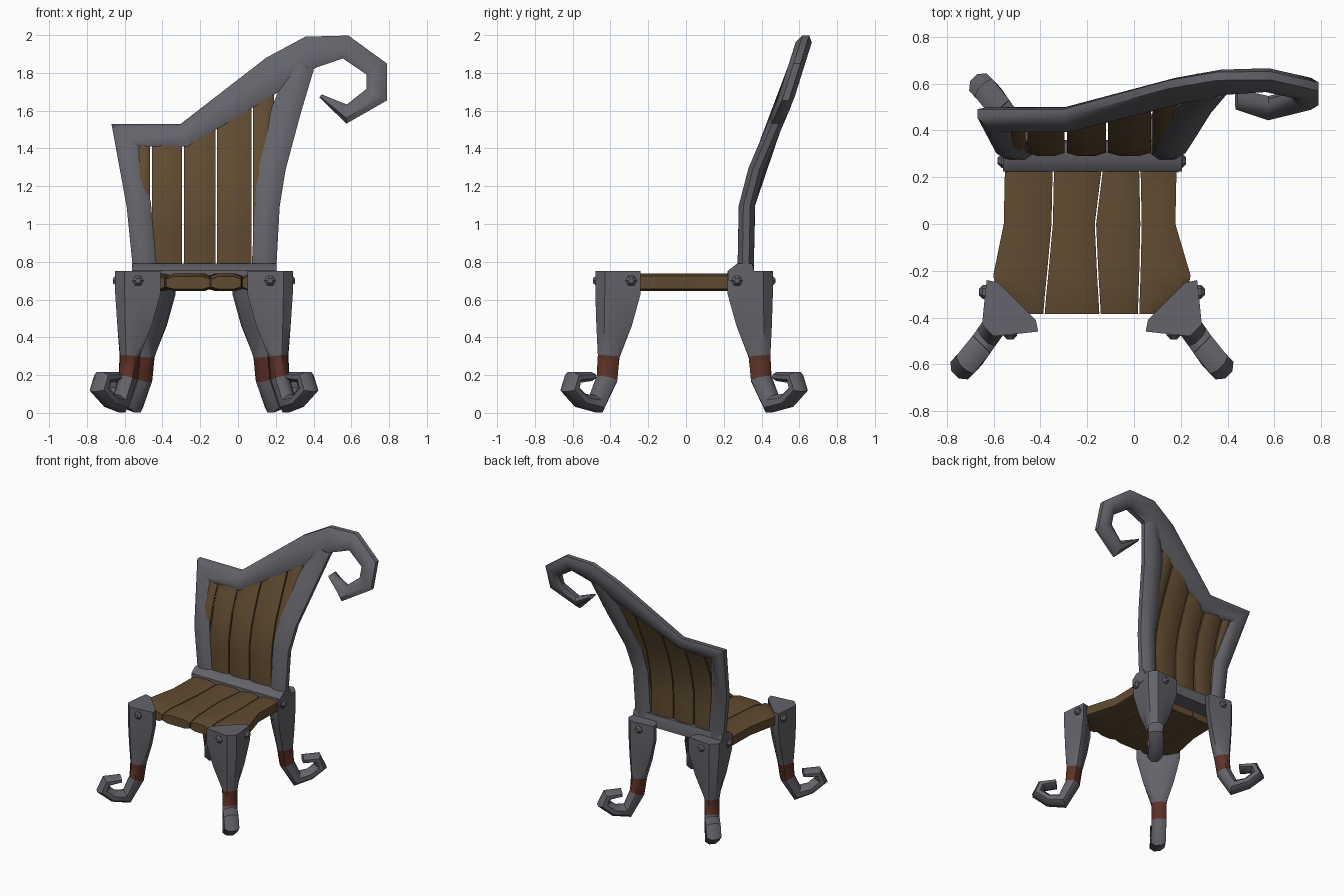
import bpy, bmesh, math
from mathutils import Vector

if "Cube" in bpy.data.objects:
    bpy.data.objects.remove(bpy.data.objects["Cube"])

CX, CY = -0.18, -0.01          # centre of the seat
R2 = math.sqrt(2)


def material(name, color):
    m = bpy.data.materials.new(name)
    m.diffuse_color = (*color, 1)
    m.use_nodes = True
    m.node_tree.nodes["Principled BSDF"].inputs["Base Color"].default_value = m.diffuse_color
    return m


IRON = material("dark grey iron", (0.125, 0.125, 0.145))
WOOD = material("brown wood", (0.115, 0.070, 0.030))
RUST = material("rust red band", (0.110, 0.032, 0.020))


def loft(name, rings, mats, band=None, angle=40):
    """Skin a list of equal rings, cap the ends; 'band' = segment using the second material."""
    bm = bmesh.new()
    vs = [[bm.verts.new(p) for p in r] for r in rings]
    n = len(rings[0])
    for i in range(len(rings) - 1):
        for k in range(n):
            j = (k + 1) % n
            f = bm.faces.new((vs[i][k], vs[i][j], vs[i + 1][j], vs[i + 1][k]))
            f.material_index = 1 if i == band else 0
    bm.faces.new(vs[0])
    bm.faces.new(vs[-1])
    bmesh.ops.recalc_face_normals(bm, faces=bm.faces)
    me = bpy.data.meshes.new(name)
    bm.to_mesh(me)
    bm.free()
    for m in mats:
        me.materials.append(m)
    for p in me.polygons:
        p.use_smooth = True
    me.set_sharp_from_angle(angle=math.radians(angle))
    ob = bpy.data.objects.new(name, me)
    bpy.context.collection.objects.link(ob)
    return ob


OCT = [(math.cos(a) / 0.924, math.sin(a) / 0.924)
       for a in (math.radians(22.5 + 45 * k) for k in range(8))]


def sweep(path, depth, place):
    """Mitred octagonal rings along a planar path of (a, b, half width)."""
    pts = [Vector(p[:2]) for p in path]
    rings = []
    for i, p in enumerate(pts):
        ns = []
        for a, b in ((i - 1, i), (i, i + 1)):
            if a >= 0 and b < len(pts):
                t = (pts[b] - pts[a]).normalized()
                ns.append(Vector((-t.y, t.x)))
        m = sum(ns, Vector((0, 0))).normalized()
        w = path[i][2] / max(0.5, m.dot(ns[0]))
        rings.append([place(p + m * w * c, depth * s) for c, s in OCT])
    return rings


def interp(table, z):
    for (z0, y0), (z1, y1) in zip(table, table[1:]):
        if z <= z1:
            return y0 + (y1 - y0) * (z - z0) / (z1 - z0)
    return table[-1][1]


# Legs: corner bracket on top, rust band, curled foot, two bolts
TOP = [(.47, .42), (.46, .32), (.45, .23), (.40, .24),
       (.24, .40), (.23, .45), (.32, .46), (.42, .47)]
FOOT = [(.56, .30, .055), (.573, .18, .05), (.645, .048, .042), (.745, .066, .036),
        (.82, .125, .036), (.795, .188, .03), (.69, .193, .024)]


def leg(name, sx, sy, inset):
    def world(u, v, z):
        return Vector((CX + sx * (u - inset), CY + sy * v, max(z, 0)))

    def place(p, t):
        d = p.x
        t -= 0.035 * min(1, max(0, (d - .56) / .2))
        return world((d + t) / R2, (d - t) / R2, p.y)

    foot = sweep(FOOT, 0.053, place)
    head = [world(u, v, .75) for u, v in TOP]
    shoulder = [world(u, v, .63) for u, v in TOP]
    knee = [h.lerp(f, .42) for h, f in zip(head, foot[0])]
    for p in knee:
        p.z = .46
    loft(name, [head, shoulder, knee] + foot, [IRON, RUST], band=3, angle=45)
    for k, (u, v, n) in enumerate(((.35, .455, (0, 1)), (.455, .28, (1, 0)))):
        rings = []
        for r, h in ((.030, -.01), (.030, .012), (.014, .028)):
            ring = []
            for i in range(6):
                a = math.pi / 3 * i
                ring.append(world(u + n[0] * h + n[1] * r * math.cos(a),
                                  v + n[1] * h + n[0] * r * math.cos(a),
                                  .70 + r * math.sin(a)))
            rings.append(ring)
        loft(f"{name}_bolt_{k + 1}", rings, [IRON], angle=30)


for side, sx in (("left", -1), ("right", 1)):
    leg(f"front_{side}_leg", sx, -1, 0)
    leg(f"back_{side}_leg", sx, 1, .08)

# Seat planks: edges given at five depths from front to back
SEAT_Y = [-.385, -.30, -.22, 0, .24]
EDGES = [[-.47, -.59, -.605, -.56, -.555],
         [-.385, -.378, -.37, -.35, -.345],
         [-.145, -.150, -.155, -.165, -.135],
         [.02, .022, .025, .03, .025],
         [.11, .23, .245, .18, .185]]
for i in range(4):
    rings = []
    for y, a, b in zip(SEAT_Y, EDGES[i], EDGES[i + 1]):
        a, b = a + .003, b - .003
        lo, hi = (.655, .722) if y == SEAT_Y[0] else (.645, .738)
        e = min(.04, (b - a) * .3)
        rings.append([(a, y, lo + .012), (a + e, y, lo), (b - e, y, lo), (b, y, lo + .012),
                      (b, y, hi - .014), (b - e, y, hi), (a + e, y, hi), (a, y, hi - .014)])
    loft(f"seat_plank_{i + 1}", rings, [WOOD], angle=50)

# Backrest frame: leans back with height
BEND = [(.70, .315), (1.05, .312), (1.25, .355), (1.42, .425), (1.65, .525), (2.0, .635)]


def on_back(p, t):
    return Vector((p.x, interp(BEND, p.y) + t, p.y))


CREST = [(-.49, .72, .062), (-.525, 1.1, .065), (-.597, 1.47, .06), (-.285, 1.47, .06),
         (.20, 1.80, .095), (.385, 1.91, .085), (.57, 1.937, .058), (.735, 1.82, .055),
         (.735, 1.685, .055), (.575, 1.582, .042), (.437, 1.678, .010)]
POST = [(.135, .72, .065), (.155, 1.1, .066), (.178, 1.3, .075), (.255, 1.6, .078),
        (.34, 1.84, .065)]
loft("back_left_post_and_curled_crest", sweep(CREST, .043, on_back), [IRON], angle=45)
loft("back_right_post", sweep(POST, .043, on_back), [IRON], angle=45)

# Lower rail of the backrest
rail = [(.225, .70), (.225, .755), (.27, .79), (.35, .79), (.36, .755), (.36, .70)]
loft("back_lower_rail", [[(x, y, z) for y, z in rail] for x in (-.56, .205)], [IRON], angle=45)


# Backrest slats: follow the bend, tops cut along the sloping crest
def slat_top(x):
    return 1.46 + max(0, x + .28) * .68


SLATS = [(-.54, -.465), (-.455, -.297), (-.287, -.12), (-.112, .072), (.08, .19)]
for i, (a, b) in enumerate(SLATS):
    e = (b - a) * .28
    sect = [(a, -.008), (a + e, -.022), (b - e, -.022), (b, -.008),
            (b, .008), (b - e, .022), (a + e, .022), (a, .008)]
    rings = []
    for f in (0, .25, .4, .55, .7, .85, 1):
        ring = []
        for x, dy in sect:
            z = .76 + (slat_top(x) - .76) * f
            ring.append((x, interp(BEND, z) + dy, z))
        rings.append(ring)
    loft(f"back_slat_{i + 1}", rings, [WOOD], angle=50)
